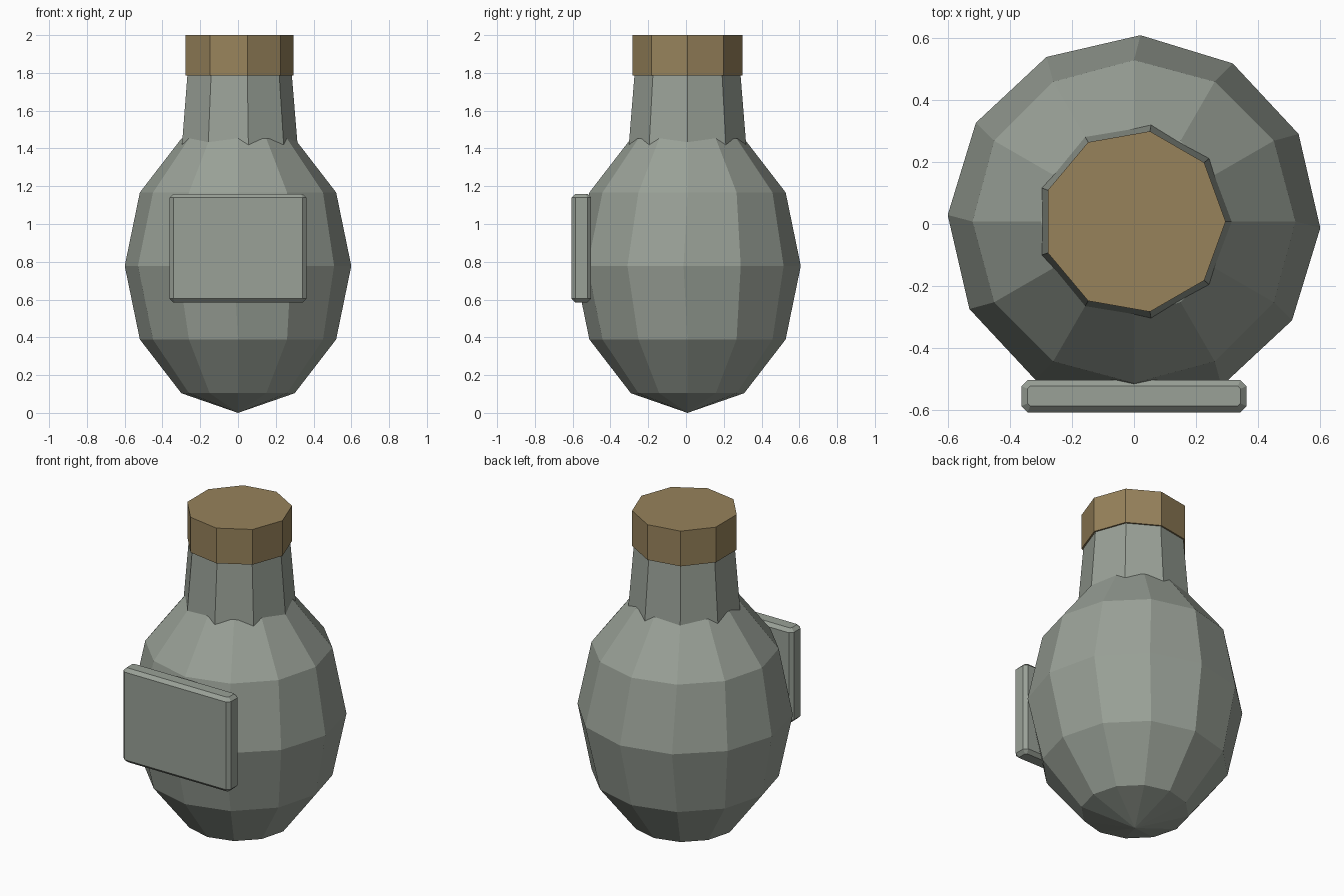
import bpy, bmesh, math
from mathutils import Matrix

cube = bpy.data.objects.get("Cube")
if cube:
    bpy.data.objects.remove(cube, do_unlink=True)

CY = 0.008  # shared axis of the flask


def material(name, rgb):
    mat = bpy.data.materials.new(name)
    mat.use_nodes = True
    mat.diffuse_color = (*rgb, 1)
    mat.node_tree.nodes["Principled BSDF"].inputs["Base Color"].default_value = (*rgb, 1)
    return mat


def finish(name, bm, mat):
    bmesh.ops.recalc_face_normals(bm, faces=bm.faces)
    mesh = bpy.data.meshes.new(name)
    bm.to_mesh(mesh)
    bm.free()
    mesh.materials.append(mat)
    obj = bpy.data.objects.new(name, mesh)
    bpy.context.collection.objects.link(obj)
    return obj


def frustum(name, sides, r_low, r_high, z_low, z_high, mat):
    bm = bmesh.new()
    move = Matrix.Translation((0, CY, (z_low + z_high) / 2))
    bmesh.ops.create_cone(bm, cap_ends=True, segments=sides, radius1=r_low,
                          radius2=r_high, depth=z_high - z_low, matrix=move)
    # Put one corner exactly on +x
    v = bm.verts[:][0].co
    turn = Matrix.Rotation(-math.atan2(v.y - CY, v.x), 3, 'Z')
    bmesh.ops.rotate(bm, verts=bm.verts, cent=(0, CY, 0), matrix=turn)
    return finish(name, bm, mat)


glass = material("grey green glass", (0.32, 0.355, 0.31))
cork = material("tan cork", (0.31, 0.225, 0.105))

# Faceted egg-shaped body with a slightly twisted middle ring
bm = bmesh.new()
bmesh.ops.create_uvsphere(bm, u_segments=12, v_segments=6, radius=1)
middle = [v for v in bm.verts if abs(v.co.z) < 0.01]
bmesh.ops.rotate(bm, verts=middle, matrix=Matrix.Rotation(math.radians(-2), 3, 'Z'))
bmesh.ops.scale(bm, verts=bm.verts, vec=(0.6, 0.6, 0.778))
bmesh.ops.translate(bm, verts=bm.verts, vec=(0, CY, 0.778))
finish("body", bm, glass)

# Neck and stopper
frustum("neck", 9, 0.322, 0.285, 1.34, 1.79, glass)
frustum("stopper", 9, 0.295, 0.295, 1.785, 2.0, cork)

# Front plate with chamfered corners and rims
bm = bmesh.new()
bmesh.ops.create_cube(bm, size=1)
bmesh.ops.scale(bm, verts=bm.verts, vec=(0.725, 0.104, 0.575))
bmesh.ops.translate(bm, verts=bm.verts, vec=(0, -0.554, 0.872))
upright = [e for e in bm.edges if abs(e.verts[0].co.z - e.verts[1].co.z) > 0.1]
bmesh.ops.bevel(bm, geom=upright, offset=0.02, segments=1, affect='EDGES')
rims = [e for e in bm.edges if abs(e.verts[0].co.z - e.verts[1].co.z) < 0.01]
bmesh.ops.bevel(bm, geom=rims, offset=0.02, segments=1, affect='EDGES')
finish("front_plate", bm, glass)
